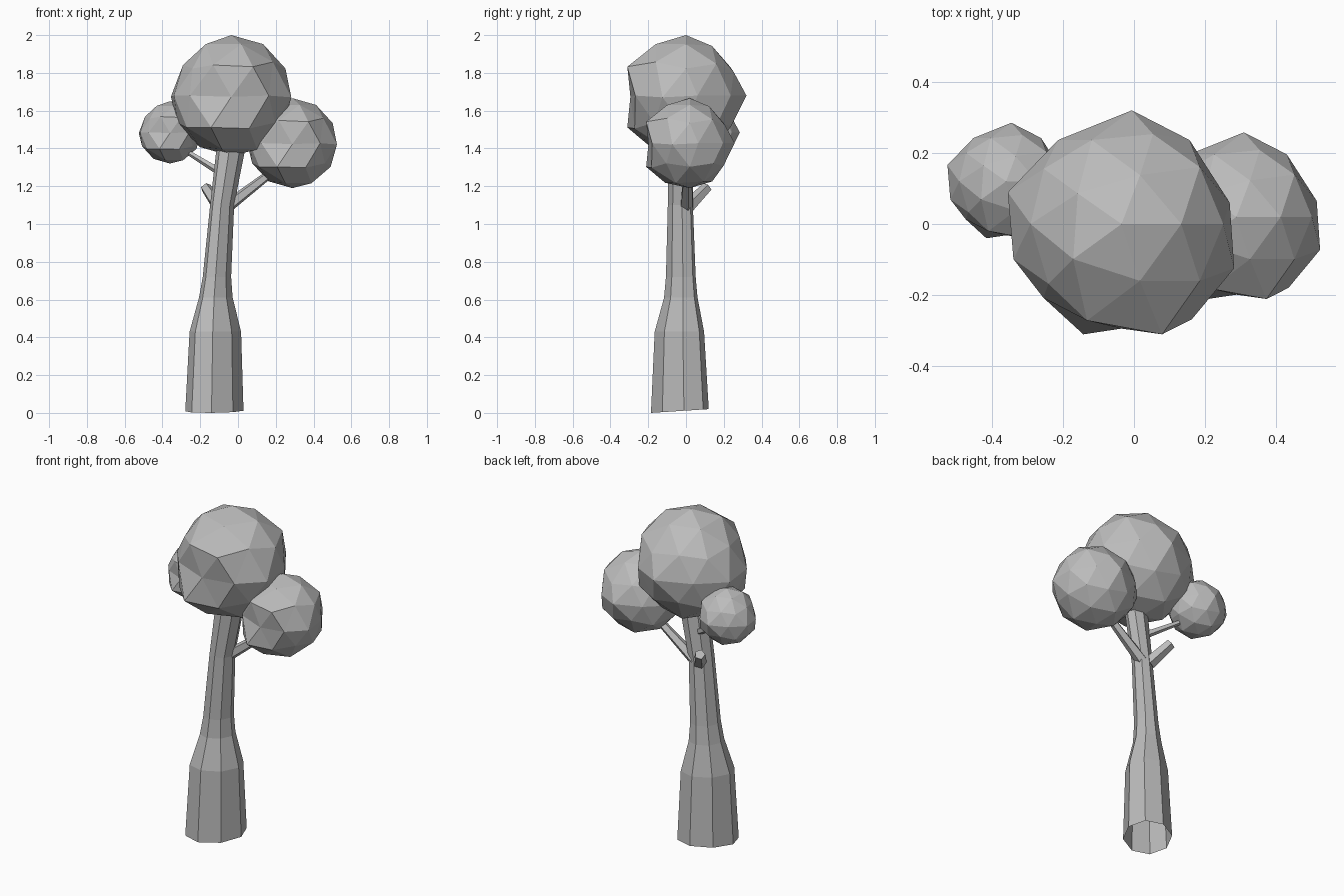
import bpy, bmesh, math
from mathutils import Vector

if "Cube" in bpy.data.objects:
    bpy.data.objects.remove(bpy.data.objects["Cube"])

# Single plain grey for the whole tree
grey = bpy.data.materials.new("plain_grey")
grey.use_nodes = True
colour = (0.5, 0.5, 0.5, 1)
grey.diffuse_color = colour
grey.node_tree.nodes["Principled BSDF"].inputs["Base Color"].default_value = colour


def finish(name, bm):
    bmesh.ops.recalc_face_normals(bm, faces=bm.faces)
    mesh = bpy.data.meshes.new(name)
    bm.to_mesh(mesh)
    bm.free()
    mesh.materials.append(grey)
    obj = bpy.data.objects.new(name, mesh)
    bpy.context.collection.objects.link(obj)


def skin(bm, rings):
    """Join successive rings of vertices with quads."""
    for a, b in zip(rings, rings[1:]):
        n = len(a)
        for i in range(n):
            j = (i + 1) % n
            bm.faces.new((a[i], a[j], b[j], b[i]))


# Trunk: leaning, slightly oval octagonal tube, open underneath
# Each row: height, left x, right x, front y, back y
trunk_rows = [
    (0.01, -0.28, 0.03, -0.187, 0.122),
    (0.43, -0.257, 0.017, -0.167, 0.097),
    (0.61, -0.207, -0.028, -0.117, 0.062),
    (0.72, -0.187, -0.036, -0.107, 0.052),
    (1.10, -0.148, -0.02, -0.097, 0.037),
    (1.42, -0.112, 0.043, -0.092, 0.042),
]
bm = bmesh.new()
rings = []
for z, x0, x1, y0, y1 in trunk_rows:
    ring = []
    for k in range(8):
        a = k * math.tau / 8 - 0.1
        dy = math.sin(a + 0.24)
        tilt = 0.01 * dy if z < 0.1 else 0
        ring.append(bm.verts.new(((x0 + x1) / 2 + (x1 - x0) / 2 * math.cos(a),
                                  (y0 + y1) / 2 + (y1 - y0) / 2 * dy, z + tilt)))
    rings.append(ring)
skin(bm, rings)
bm.faces.new(rings[-1])
finish("trunk", bm)


# Branches: tapered five-sided limbs
def branch(name, start, end, r0, r1):
    start, end = Vector(start), Vector(end)
    turn = (end - start).to_track_quat('Z', 'Y')
    bm = bmesh.new()
    rings = []
    for p, r in ((start, r0), (end, r1)):
        rings.append([bm.verts.new(p + turn @ Vector((r * math.cos(a), r * math.sin(a), 0)))
                      for a in (k * math.tau / 5 for k in range(5))])
    skin(bm, rings)
    for ring in rings:
        bm.faces.new(ring)
    finish(name, bm)


branch("left_branch", (-0.06, 0.0, 1.09), (0.24, 0.01, 1.32), 0.035, 0.02)
branch("right_branch", (-0.07, -0.01, 1.26), (-0.33, 0.11, 1.42), 0.022, 0.011)
branch("branch_stub", (-0.10, 0.01, 1.09), (-0.172, 0.112, 1.195), 0.038, 0.029)

# Foliage: one faceted ball with a flattened front, reused at three sizes
# Each nudge: angle round the ball, height, then the shift
nudges = [
    # front
    (-72, 0.447, (0.08, -0.12, 0.03)),
    (-108, 0.526, (-0.04, -0.04, -0.02)),
    (-144, 0.447, (0.08, 0, 0)),
    (-36, 0.526, (0, 0, 0.03)),
    (-108, -0.447, (-0.06, -0.12, -0.08)),
    (-72, -0.526, (0.03, -0.04, -0.02)),
    (-144, -0.526, (-0.05, -0.05, 0)),
    (-108, -0.85, (0, -0.05, -0.03)),
    (-36, -0.85, (0, 0, -0.04)),
    (-90, 0, (0, 0.08, -0.02)),
    (-126, 0, (-0.1, 0.16, 0)),
    (-54, 0, (0.03, -0.03, 0)),
    (-18, 0, (0.04, -0.08, -0.03)),
    # back
    (162, 0, (-0.05, -0.03, -0.02)),
    (126, 0, (0.03, -0.07, 0)),
    (90, 0, (0.09, 0, 0)),
    (54, 0, (0.01, -0.07, 0)),
    (18, 0, (0, -0.12, 0)),
    (72, 0.447, (0, -0.06, -0.06)),
    (144, 0.447, (0.04, -0.04, -0.04)),
    (108, 0.526, (0, -0.07, -0.06)),
    (180, 0.526, (0.05, 0, -0.02)),
    (72, 0.85, (0, -0.07, -0.03)),
    (144, 0.85, (0.04, -0.04, -0.03)),
    (108, -0.447, (0, -0.06, 0.04)),
    (72, -0.526, (0, -0.06, 0.02)),
]


def foliage(name, centre, size):
    bm = bmesh.new()
    bmesh.ops.create_icosphere(bm, subdivisions=2, radius=1)
    moves = []
    for angle, h, shift in nudges:
        r, a = math.sqrt(1 - h * h), math.radians(angle)
        target = Vector((r * math.cos(a), r * math.sin(a), h))
        moves.append((min(bm.verts, key=lambda v: (v.co - target).length), Vector(shift)))
    for v, shift in moves:
        v.co += shift
    for v in bm.verts:
        v.co = Vector(centre) + v.co * size
    finish(name, bm)


foliage("main_foliage", (-0.035, 0.0, 1.68), 0.32)
foliage("left_foliage", (0.288, 0.02, 1.428), 0.238)
foliage("right_foliage", (-0.36, 0.12, 1.485), 0.165)
